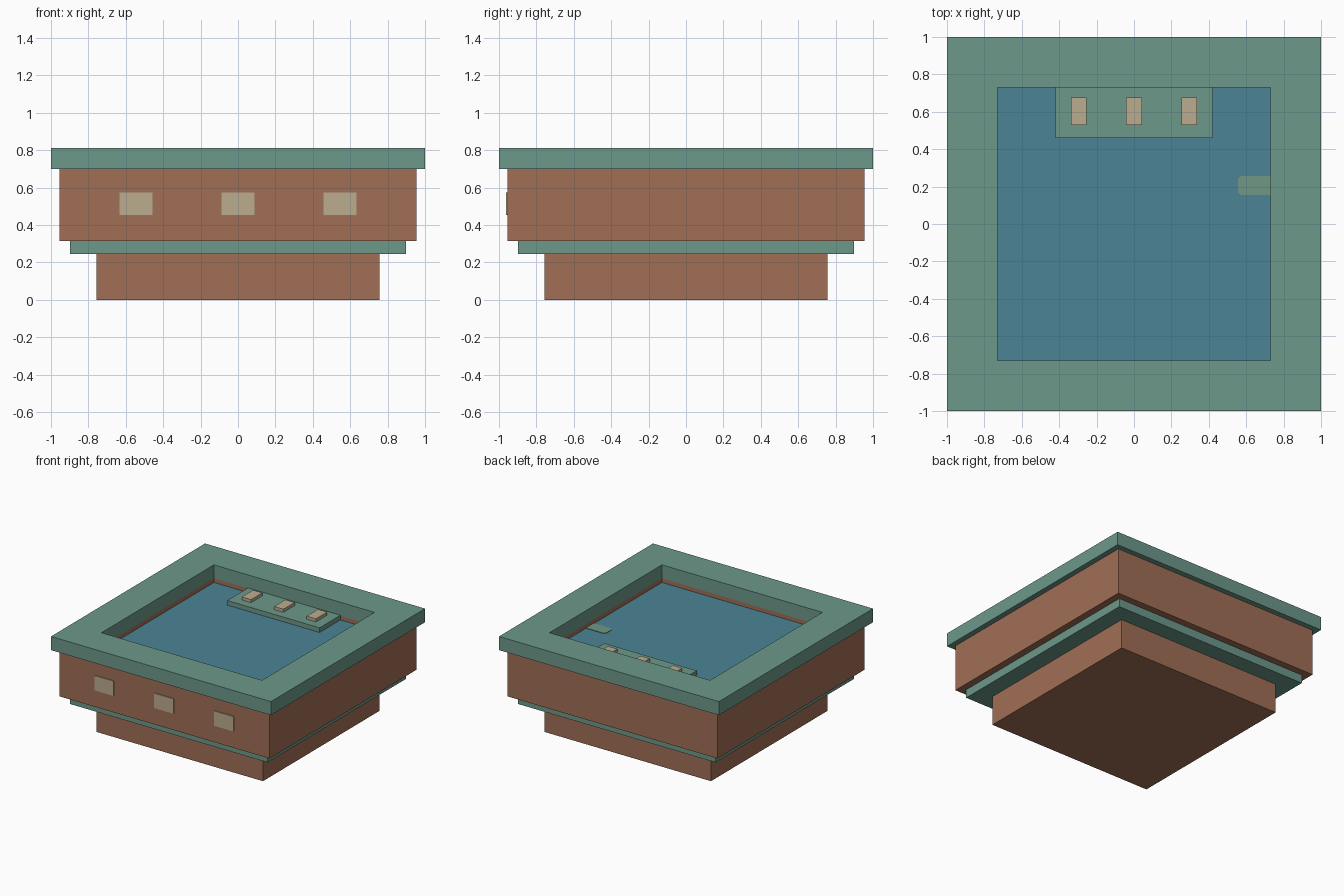
import bpy
import bmesh

default_cube = bpy.data.objects.get("Cube")
if default_cube:
    bpy.data.objects.remove(default_cube, do_unlink=True)


def linear(channel):
    c = channel / 255
    return c / 12.92 if c <= 0.04045 else ((c + 0.055) / 1.055) ** 2.4


def make_material(name, rgb):
    mat = bpy.data.materials.new(name)
    color = [linear(c) for c in rgb] + [1.0]
    mat.diffuse_color = color
    mat.use_nodes = True
    mat.node_tree.nodes["Principled BSDF"].inputs["Base Color"].default_value = color
    return mat


brown = make_material("terracotta brown", (160, 110, 85))
green = make_material("sage green", (108, 152, 138))
blue = make_material("water blue", (76, 131, 149))
tan = make_material("light tan", (187, 172, 144))
moss = make_material("moss green", (112, 151, 134))


def finish(name, bm, mat):
    mesh = bpy.data.meshes.new(name)
    bmesh.ops.recalc_face_normals(bm, faces=bm.faces)
    bm.to_mesh(mesh)
    bm.free()
    mesh.materials.append(mat)
    obj = bpy.data.objects.new(name, mesh)
    bpy.context.collection.objects.link(obj)
    return obj


def box(name, x, y, z, mat, corner=0.0):
    """Box from (low, high) ranges, with optional rounding of the low-x upright edges."""
    bm = bmesh.new()
    bmesh.ops.create_cube(bm, size=1)
    for v in bm.verts:
        v.co = [lo if c < 0 else hi for c, (lo, hi) in zip(v.co, (x, y, z))]
    if corner:
        edges = [e for e in bm.edges
                 if all(v.co.x == min(w.co.x for w in bm.verts) for v in e.verts)
                 and abs(e.verts[0].co.z - e.verts[1].co.z) > 1e-5]
        bmesh.ops.bevel(bm, geom=edges, offset=corner, segments=4,
                        profile=0.5, affect='EDGES')
    return finish(name, bm, mat)


def slab(name, half, z, mat):
    return box(name, (-half, half), (-half, half), z, mat)


def frame(name, outer, inner, z, mat):
    """Square ring with mitred top and bottom faces."""
    bm = bmesh.new()
    signs = [(-1, -1), (1, -1), (1, 1), (-1, 1)]
    rings = [[bm.verts.new((sx * r, sy * r, h)) for sx, sy in signs]
             for r, h in ((outer, z[0]), (outer, z[1]), (inner, z[1]), (inner, z[0]))]
    for a, b in zip(rings, rings[1:] + rings[:1]):
        for i in range(4):
            j = (i + 1) % 4
            bm.faces.new((a[i], a[j], b[j], b[i]))
    return finish(name, bm, mat)


# Stepped basin
POOL = 0.73
slab("base", 0.757, (0, 0.245), brown)
slab("lower_band", 0.897, (0.245, 0.315), green)
frame("basin_wall", 0.955, POOL, (0.315, 0.70), brown)
frame("rim", 1.0, POOL, (0.70, 0.812), green)

# Water and the rounded patch at its edge
slab("water", POOL, (0.32, 0.667), blue)
box("water_patch", (0.555, POOL), (0.155, 0.257), (0.66, 0.671), moss, corner=0.025)

# Ledge with three pads
box("ledge", (-0.42, 0.42), (0.46, POOL), (0.64, 0.705), green)
for side, cx in (("right", -0.295), ("middle", 0), ("left", 0.295)):
    box(f"{side}_pad", (cx - 0.042, cx + 0.042), (0.53, 0.677), (0.70, 0.73), tan)

# Plaques on the front wall
for side, cx in (("right", -0.545), ("middle", 0), ("left", 0.545)):
    box(f"{side}_front_plaque", (cx - 0.088, cx + 0.088), (-0.962, -0.953),
        (0.453, 0.575), tan)
